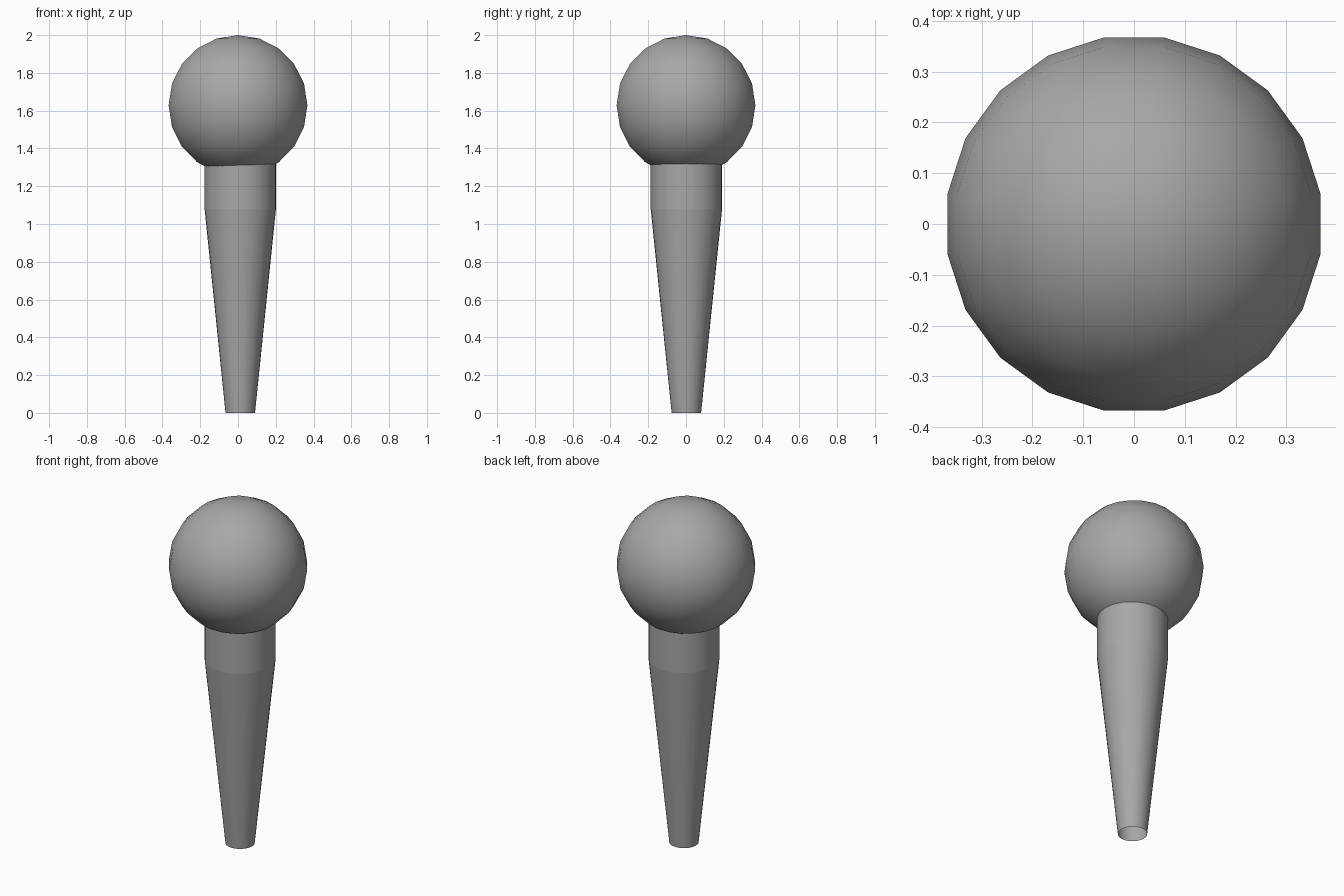
import bpy, math

if "Cube" in bpy.data.objects:
    bpy.data.objects.remove(bpy.data.objects["Cube"])

# one grey for the whole model
grey = bpy.data.materials.new("mid grey")
grey.diffuse_color = (0.39, 0.39, 0.39, 1)
grey.use_nodes = True
grey.node_tree.nodes["Principled BSDF"].inputs["Base Color"].default_value = grey.diffuse_color


def finish(name):
    ob = bpy.context.object
    ob.name = name
    ob.data.materials.append(grey)
    bpy.ops.object.shade_smooth_by_angle(angle=math.radians(40))
    return ob


def tube(name, r_low, r_high, z_low, z_high):
    """Open-ended round section, slightly off centre in x."""
    bpy.ops.mesh.primitive_cone_add(
        vertices=32, radius1=r_low, radius2=r_high, depth=z_high - z_low,
        end_fill_type='NOTHING', location=(0.012, 0.002, (z_low + z_high) / 2))
    return finish(name)


# ball head: 20 sides, flat edges facing the axes
bpy.ops.mesh.primitive_uv_sphere_add(
    segments=20, ring_count=10, radius=0.372,
    location=(0, 0, 1.628), rotation=(0, 0, math.radians(9)))
finish("ball_head")

# straight collar running up into the ball, and tapered handle open at the foot
tube("collar", 0.189, 0.189, 1.08, 1.34)
tube("handle", 0.078, 0.189, 0.0, 1.08)
